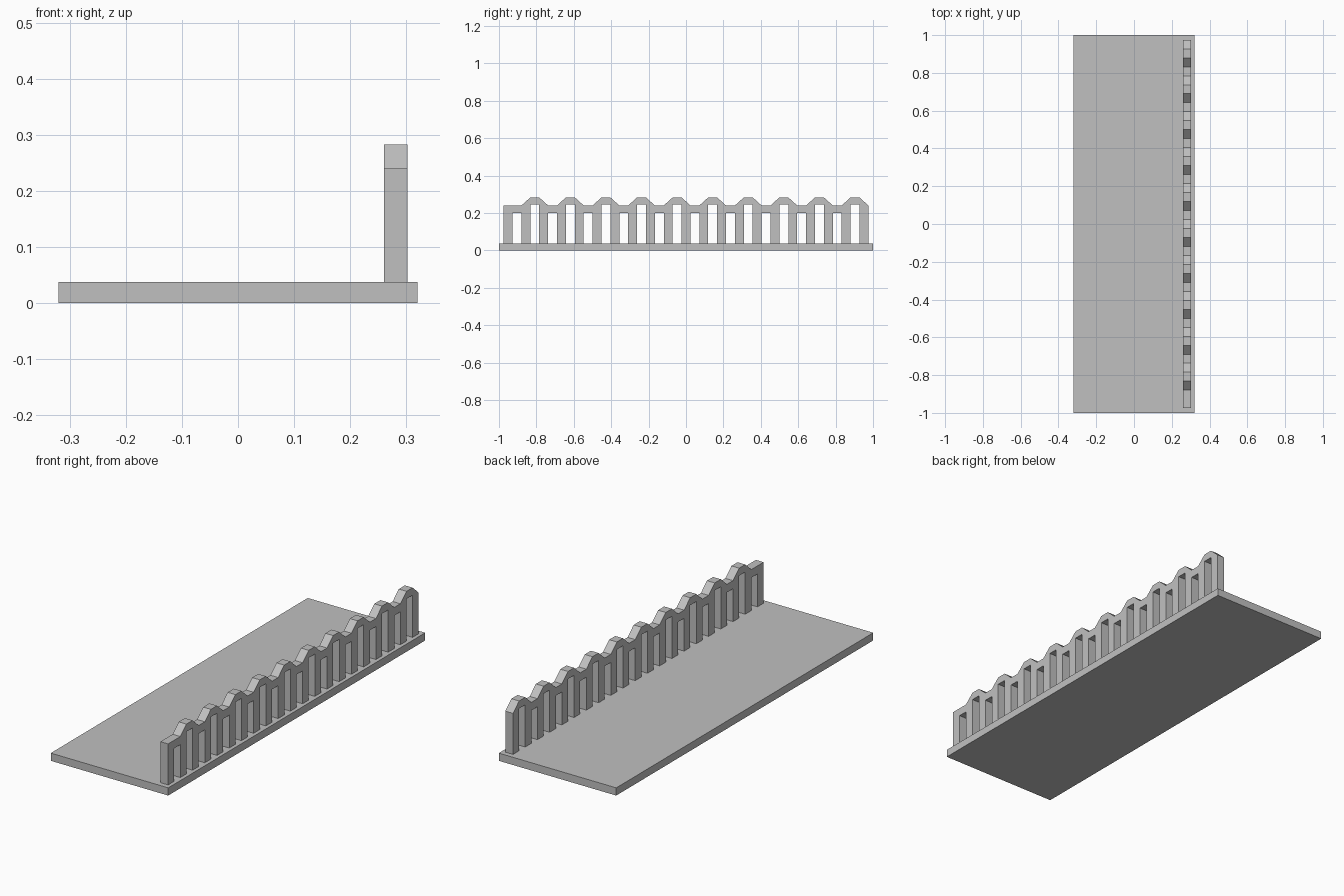
import bpy
import bmesh

cube = bpy.data.objects.get("Cube")
if cube:
    bpy.data.objects.remove(cube, do_unlink=True)

# Single stone colour
grey = bpy.data.materials.new("light_grey")
grey.use_nodes = True
colour = (0.53, 0.53, 0.53, 1)
grey.diffuse_color = colour
grey.node_tree.nodes["Principled BSDF"].inputs["Base Color"].default_value = colour


def extrude_outline(name, outline, x0, x1):
    """Solid made by extruding a (y, z) outline along x."""
    bm = bmesh.new()
    face = bm.faces.new([bm.verts.new((x0, y, z)) for y, z in outline])
    moved = bmesh.ops.extrude_face_region(bm, geom=[face])["geom"]
    verts = [v for v in moved if isinstance(v, bmesh.types.BMVert)]
    bmesh.ops.translate(bm, verts=verts, vec=(x1 - x0, 0, 0))
    bmesh.ops.recalc_face_normals(bm, faces=bm.faces)
    mesh = bpy.data.meshes.new(name)
    bm.to_mesh(mesh)
    bm.free()
    mesh.materials.append(grey)
    obj = bpy.data.objects.new(name, mesh)
    bpy.context.collection.objects.link(obj)
    return obj


FLOOR = 0.038
HALF = 0.975
BAYS = 10
STEP = 2 * HALF / (4 * BAYS + 1)   # width of every pier and opening
LOW_TOP, HIGH_TOP = 0.24, 0.283
LOW_GAP, HIGH_GAP = 0.2, 0.246

# Base slab
extrude_outline("base_slab", [(-1, 0), (1, 0), (1, FLOOR), (-1, FLOOR)], -0.32, 0.32)


def at(i):
    return -HALF + i * STEP


# Balustrade: openings along the bottom edge, scalloped crest along the top
bottom = [(at(0), FLOOR)]
crest = [(at(0), LOW_TOP)]
for bay in range(BAYS):
    b = 4 * bay
    for start, gap in ((b + 1, LOW_GAP), (b + 3, HIGH_GAP)):
        a, c = at(start), at(start + 1)
        bottom += [(a, FLOOR), (a, gap), (c, gap), (c, FLOOR)]
    crest += [(at(b + 2), LOW_TOP), (at(b + 3), HIGH_TOP),
              (at(b + 4), HIGH_TOP), (at(b + 5), LOW_TOP)]
bottom.append((at(4 * BAYS + 1), FLOOR))
extrude_outline("balustrade", bottom + crest[::-1], 0.26, 0.302)
